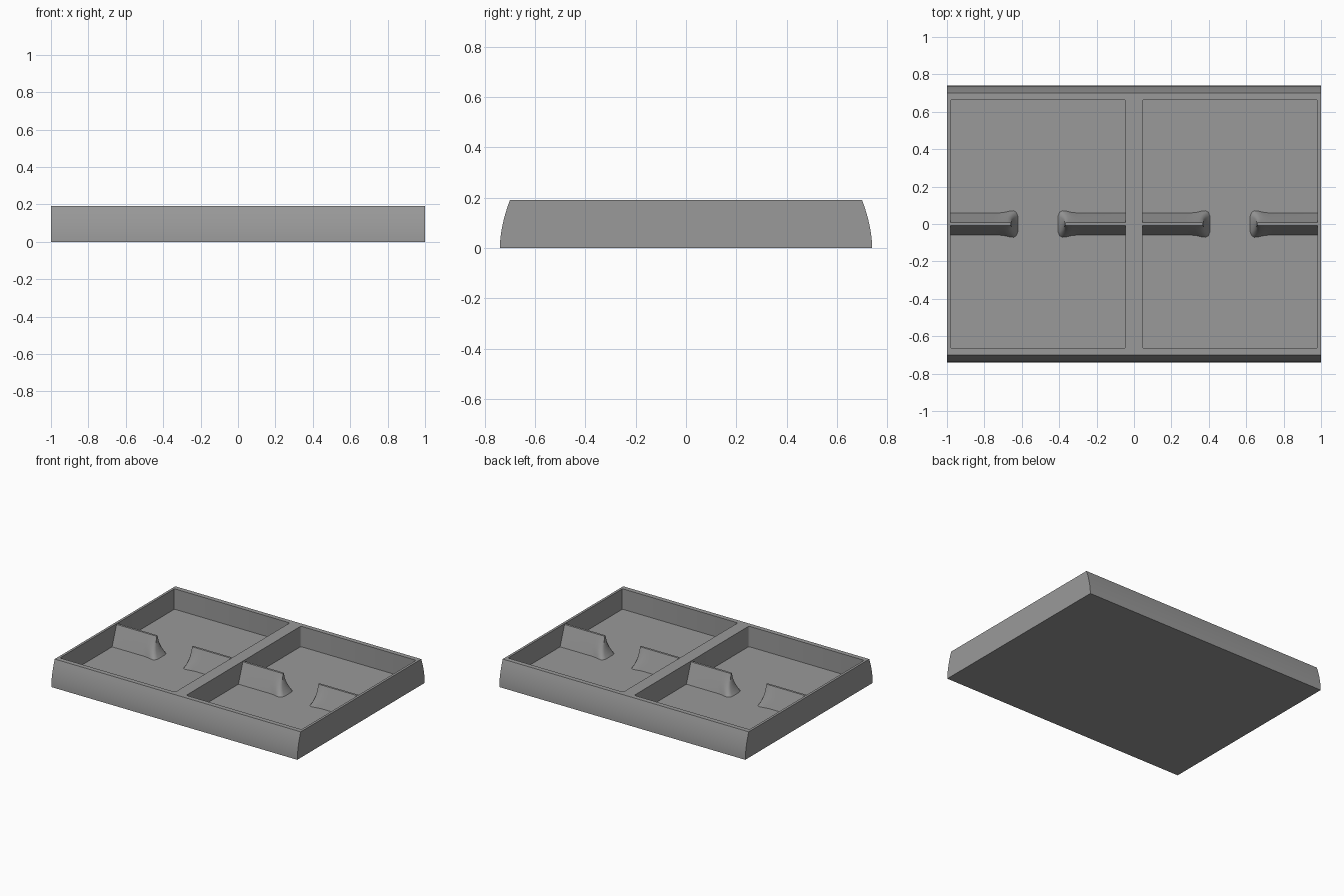
import bpy, bmesh, math

if "Cube" in bpy.data.objects:
    bpy.data.objects.remove(bpy.data.objects["Cube"])

FLOOR, RIM = 0.04, 0.19

grey = bpy.data.materials.new("neutral grey")
grey.diffuse_color = (0.32, 0.32, 0.32, 1)
grey.use_nodes = True
grey.node_tree.nodes["Principled BSDF"].inputs["Base Color"].default_value = grey.diffuse_color


def make(name, bm):
    bmesh.ops.recalc_face_normals(bm, faces=bm.faces)
    me = bpy.data.meshes.new(name)
    bm.to_mesh(me)
    bm.free()
    me.materials.append(grey)
    ob = bpy.data.objects.new(name, me)
    bpy.context.collection.objects.link(ob)
    return ob


def loft(rings):
    """Closed solid through a list of equal-length rings."""
    bm = bmesh.new()
    vs = [[bm.verts.new(p) for p in r] for r in rings]
    n = len(vs[0])
    for a, b in zip(vs, vs[1:]):
        for i in range(n):
            j = (i + 1) % n
            bm.faces.new((a[i], a[j], b[j], b[i]))
    bm.faces.new(vs[0])
    bm.faces.new(vs[-1])
    return bm


def smooth(ob, angle):
    bpy.ops.object.select_all(action='DESELECT')
    ob.select_set(True)
    bpy.context.view_layer.objects.active = ob
    bpy.ops.object.shade_smooth_by_angle(angle=math.radians(angle))


# Tray body: profile with bowed front and back, extruded along x
side = [(0.74 - 0.04 * (i / 8) ** 1.8, RIM * i / 8) for i in range(9)]
profile = side + [(-y, z) for y, z in reversed(side)]
tray = make("tray", loft([[(x, y, z) for y, z in profile] for x in (-1, 1)]))

# Two pockets with small rounded vertical corners
def pocket_ring(z, x0, x1, y1=0.665, r=0.01):
    pts = []
    for k, (cx, cy) in enumerate([(x1 - r, y1 - r), (x0 + r, y1 - r),
                                  (x0 + r, r - y1), (x1 - r, r - y1)]):
        for s in range(4):
            a = math.radians(90 * k + 30 * s)
            pts.append((cx + r * math.cos(a), cy + r * math.sin(a), z))
    return pts


for x0, x1 in ((-0.982, -0.045), (0.045, 0.982)):
    cutter = make("pocket_cutter", loft([pocket_ring(z, x0, x1) for z in (FLOOR, 0.3)]))
    mod = tray.modifiers.new("pocket", 'BOOLEAN')
    mod.object, mod.operation, mod.solver = cutter, 'DIFFERENCE', 'EXACT'
    bpy.context.view_layer.objects.active = tray
    bpy.ops.object.modifier_apply(modifier=mod.name)
    bpy.data.objects.remove(cutter)
smooth(tray, 20)


# Divider fin: tapered ridge growing from a wall, flaring at its free end
def fin_ring(t, root, d):
    e = 0.325 + 0.037 * (1 - t) ** 2.5
    w = 0.06 - 0.052 * t
    b = 0.012 * (1 - t) ** 1.5
    half = [(-0.006, w), (e - 0.10, w), (e - 0.07, w + b * 0.3),
            (e - 0.045, w + b * 0.8), (e - 0.022, w + b),
            (e - 0.008, (w + b) * 0.88), (e, (w + b) * 0.6)]
    pts = half + [(x, -y) for x, y in reversed(half)]
    z = FLOOR - 0.002 + (RIM - 0.003 - FLOOR) * t
    return [(root + d * x, y, z) for x, y in pts]


for n, (root, d) in enumerate([(-0.982, 1), (-0.045, -1), (0.045, 1), (0.982, -1)]):
    fin = make(f"divider_fin_{n + 1}", loft([fin_ring(i / 8, root, d) for i in range(9)]))
    smooth(fin, 45)
